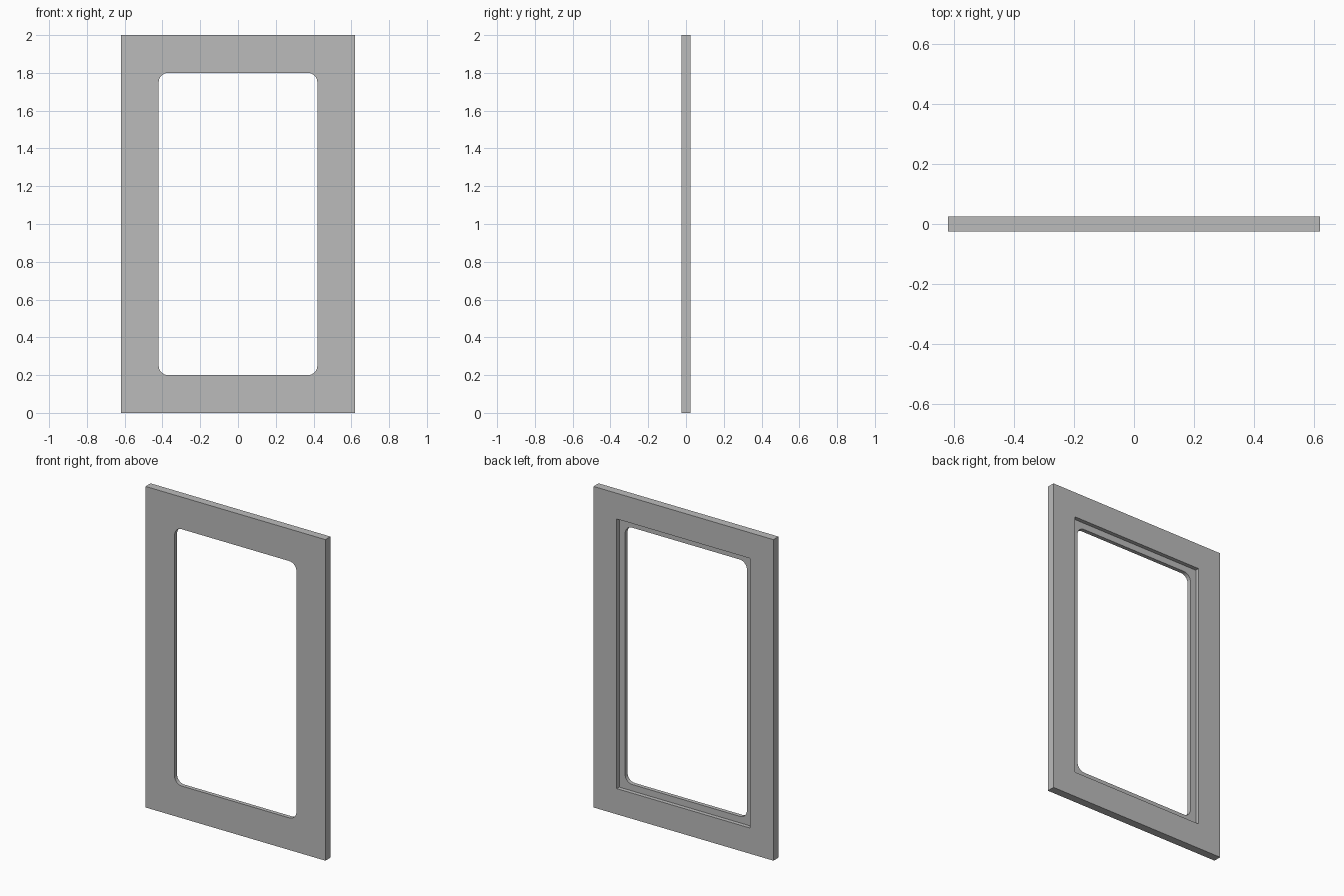
import bpy
import bmesh
from math import sin, cos, pi

WIDTH, HEIGHT, DEPTH = 1.24, 2.0, 0.05
MID = HEIGHT / 2

cube = bpy.data.objects.get("Cube")
if cube:
    bpy.data.objects.remove(cube, do_unlink=True)

grey = bpy.data.materials.new("plain grey")
grey.use_nodes = True
colour = (0.5, 0.5, 0.5, 1)
grey.diffuse_color = colour
grey.node_tree.nodes["Principled BSDF"].inputs["Base Color"].default_value = colour


def panel(name, half_x, half_z, y0, y1, radius=0.0, steps=8):
    """Upright slab from y0 to y1, centred on MID, with optional round corners."""
    points = []
    for i, (sx, sz) in enumerate([(1, 1), (-1, 1), (-1, -1), (1, -1)]):
        cx, cz = sx * (half_x - radius), sz * (half_z - radius)
        for k in range(steps + 1 if radius else 1):
            a = (i + k / steps) * pi / 2
            points.append((cx + radius * cos(a), y0, MID + cz + radius * sin(a)))
    bm = bmesh.new()
    face = bm.faces.new([bm.verts.new(p) for p in points])
    grown = bmesh.ops.extrude_face_region(bm, geom=[face])["geom"]
    verts = [g for g in grown if isinstance(g, bmesh.types.BMVert)]
    bmesh.ops.translate(bm, verts=verts, vec=(0, y1 - y0, 0))
    bmesh.ops.recalc_face_normals(bm, faces=bm.faces)
    mesh = bpy.data.meshes.new(name)
    bm.to_mesh(mesh)
    bm.free()
    mesh.materials.append(grey)
    obj = bpy.data.objects.new(name, mesh)
    bpy.context.collection.objects.link(obj)
    return obj


def cut(target, cutter):
    """Subtract the cutter, then discard it."""
    cutter.hide_render = True
    mod = target.modifiers.new("cut", "BOOLEAN")
    mod.operation, mod.solver, mod.object = "DIFFERENCE", "EXACT", cutter
    bpy.context.view_layer.objects.active = target
    bpy.ops.object.modifier_apply(modifier=mod.name)
    bpy.data.objects.remove(cutter, do_unlink=True)


# Flat outer frame
frame = panel("window_frame", WIDTH / 2, MID, -DEPTH / 2, DEPTH / 2)

# Round-cornered opening right through
cut(frame, panel("opening_cutter", 0.42, 0.8, -0.1, 0.1, radius=0.05))

# Square-cornered glazing rebate, halfway in from the back
cut(frame, panel("rebate_cutter", 0.46, 0.84, 0, 0.1))

# Smooth the round corners, keep all other edges crisp
bpy.ops.object.select_all(action="DESELECT")
frame.select_set(True)
bpy.context.view_layer.objects.active = frame
bpy.ops.object.shade_smooth_by_angle(angle=pi / 6)
